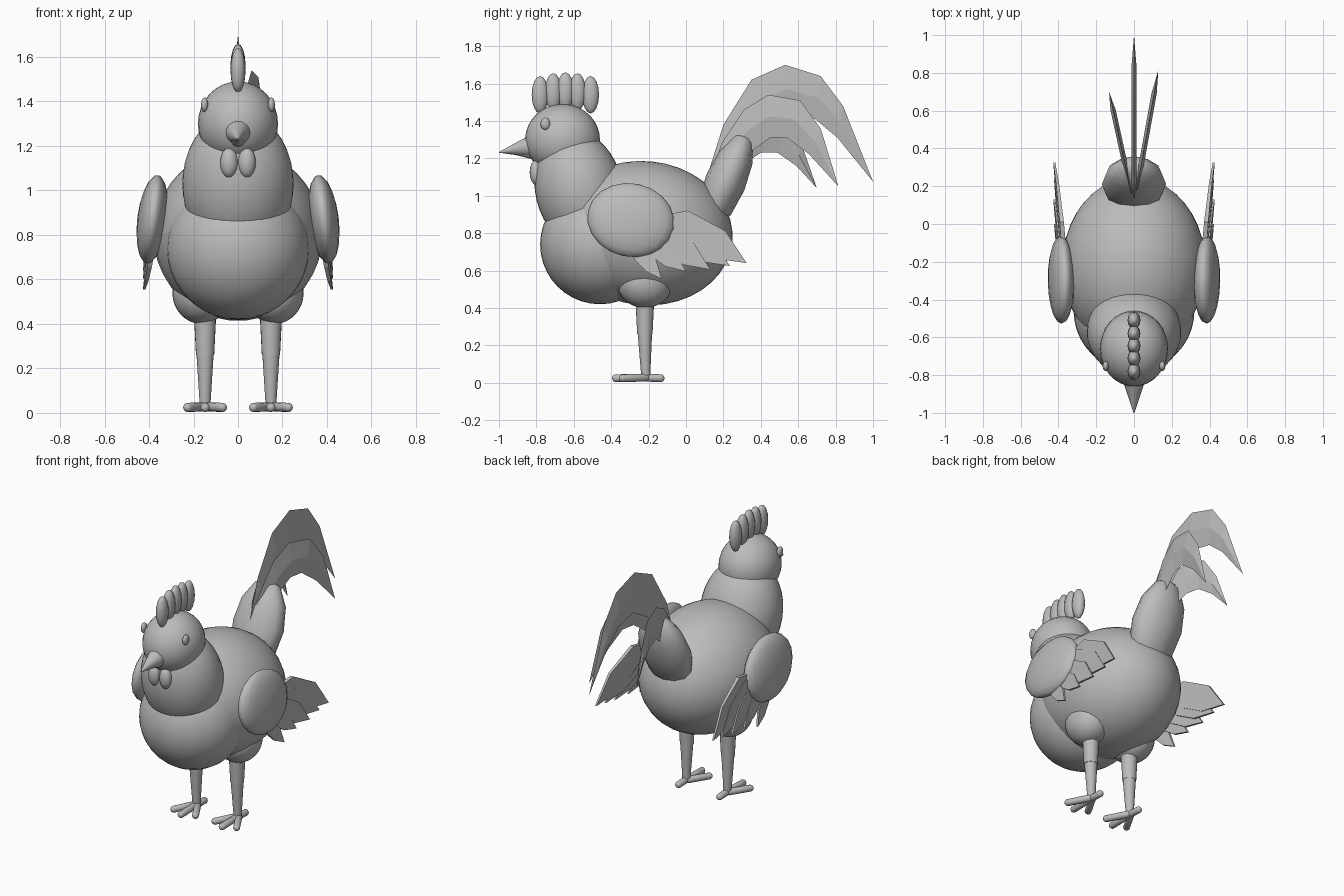
import bpy, bmesh, math
from mathutils import Vector, Matrix

if "Cube" in bpy.data.objects:
    bpy.data.objects.remove(bpy.data.objects["Cube"], do_unlink=True)

GREY = (0.5, 0.5, 0.5, 1)
mat = bpy.data.materials.new("plain grey")
mat.use_nodes = True
mat.diffuse_color = GREY
mat.node_tree.nodes["Principled BSDF"].inputs["Base Color"].default_value = GREY


def finish(name, bm, smooth=True):
    bmesh.ops.recalc_face_normals(bm, faces=bm.faces[:])
    mesh = bpy.data.meshes.new(name)
    bm.to_mesh(mesh)
    bm.free()
    mesh.materials.append(mat)
    for p in mesh.polygons:
        p.use_smooth = smooth
    obj = bpy.data.objects.new(name, mesh)
    bpy.context.collection.objects.link(obj)
    return obj


def ellipsoid(name, centre, radii, pitch=0, roll=0, seg=32):
    bm = bmesh.new()
    bmesh.ops.create_uvsphere(bm, u_segments=seg, v_segments=seg // 2, radius=1)
    turn = Matrix.Rotation(math.radians(roll), 4, 'Y') @ Matrix.Rotation(math.radians(pitch), 4, 'X')
    bm.transform(Matrix.Translation(centre) @ turn @ Matrix.Diagonal((*radii, 1)))
    return finish(name, bm)


def aim(a, b):
    a, b = Vector(a), Vector(b)
    turn = (b - a).to_track_quat('Z', 'Y').to_matrix().to_4x4()
    return Matrix.Translation((a + b) / 2) @ turn, (b - a).length


def cone(name, a, b, r1, r2, seg=20):
    place, length = aim(a, b)
    bm = bmesh.new()
    bmesh.ops.create_cone(bm, cap_ends=True, segments=seg, radius1=r1, radius2=r2, depth=length)
    bm.transform(place)
    obj = finish(name, bm)
    for p in obj.data.polygons:
        p.use_smooth = len(p.vertices) <= 4
    return obj


def capsule(name, a, b, r):
    place, length = aim(a, b)
    bm = bmesh.new()
    bmesh.ops.create_uvsphere(bm, u_segments=12, v_segments=9, radius=r)
    for v in bm.verts:
        v.co.z += math.copysign(length / 2 - r, v.co.z)
    bm.transform(place)
    return finish(name, bm)


def tail_feather(name, upper, lower, root, tip, spread):
    """Curved blade with a thin diamond section, fanned sideways from its root."""
    bm = bmesh.new()

    def vert(y, z, dx=0):
        return bm.verts.new((spread * (y - root[0]) + dx, y, z))
    rings = []
    for (uy, uz), (ly, lz) in zip(upper, lower):
        my, mz = (uy + ly) / 2, (uz + lz) / 2
        rings.append([vert(uy, uz), vert(my, mz, 0.014), vert(ly, lz), vert(my, mz, -0.014)])
    start, end = vert(*root), vert(*tip)
    for i in range(4):
        j = (i + 1) % 4
        bm.faces.new((start, rings[0][i], rings[0][j]))
        bm.faces.new((end, rings[-1][j], rings[-1][i]))
        for a, b in zip(rings, rings[1:]):
            bm.faces.new((a[i], b[i], b[j], a[j]))
    return finish(name, bm, False)


def wing_feather(name, side, root, tip, x_root, x_tip):
    """Flat kite-shaped plate running from root to tip in the wing plane."""
    root, tip = Vector(root), Vector(tip)
    along = tip - root
    normal = Vector((-along.y, along.x))
    outline = [(0, -0.05), (0, 0.08), (0.15, 0.2), (0.62, 0.2), (1, 0), (0.65, -0.13), (0.3, -0.13)]
    bm = bmesh.new()
    layers = []
    for dx in (-0.011, 0.011):
        layer = []
        for t, w in outline:
            p = root + along * t + normal * w
            thick = dx * (1.1 - 0.6 * t)
            layer.append(bm.verts.new((side * (x_root + (x_tip - x_root) * t + thick), p.x, p.y)))
        bm.faces.new(layer)
        layers.append(layer)
    n = len(outline)
    for i in range(n):
        j = (i + 1) % n
        bm.faces.new((layers[0][i], layers[0][j], layers[1][j], layers[1][i]))
    return finish(name, bm, False)


# Body masses
ellipsoid("body", (0, -0.22, 0.80), (0.38, 0.47, 0.385), pitch=-6, seg=40)
ellipsoid("chest", (0, -0.46, 0.74), (0.32, 0.32, 0.32), seg=40)
ellipsoid("neck", (0, -0.57, 1.03), (0.25, 0.235, 0.33), pitch=14, seg=40)
ellipsoid("head", (0, -0.66, 1.30), (0.18, 0.2, 0.19))
ellipsoid("tail_base", (0, 0.21, 1.07), (0.17, 0.11, 0.29), pitch=-23, seg=12)

# Comb, beak and face
for i, (y, z) in enumerate([(-0.78, 1.54), (-0.71, 1.555), (-0.645, 1.56), (-0.58, 1.555), (-0.51, 1.54)]):
    ellipsoid(f"comb_{i + 1}", (0, y, z), (0.034, 0.045, 0.1), seg=16)
cone("upper_beak", (0, -0.82, 1.265), (0, -1.0, 1.232), 0.062, 0.002)
cone("lower_beak", (0, -0.80, 1.235), (0, -0.95, 1.23), 0.045, 0.003)

# Tail feathers
tail_feather("middle_tail_feather",
             [(0.2, 1.38), (0.35, 1.62), (0.53, 1.70), (0.72, 1.64), (0.84, 1.48)],
             [(0.26, 1.22), (0.40, 1.36), (0.54, 1.44), (0.69, 1.41), (0.81, 1.31)],
             (0.08, 1.0), (1.0, 1.075), 0)
tail_feather("left_tail_feather",
             [(0.19, 1.28), (0.31, 1.46), (0.44, 1.54), (0.61, 1.51), (0.72, 1.36)],
             [(0.24, 1.12), (0.35, 1.24), (0.45, 1.31), (0.54, 1.31), (0.66, 1.22)],
             (0.1, 1.0), (0.815, 1.05), 0.18)
tail_feather("right_tail_feather",
             [(0.17, 1.24), (0.28, 1.38), (0.40, 1.44), (0.53, 1.41), (0.62, 1.27)],
             [(0.22, 1.07), (0.31, 1.17), (0.40, 1.23), (0.49, 1.23), (0.59, 1.16)],
             (0.1, 1.0), (0.70, 1.04), -0.22)

# Paired parts
feather_tips = [(0.325, 0.64), (0.235, 0.625), (0.13, 0.605), (0.0, 0.595), (-0.13, 0.555)]
for side, tag in ((1, "left"), (-1, "right")):
    ellipsoid(f"{tag}_eye", (side * 0.15, -0.752, 1.385), (0.016, 0.026, 0.033), seg=16)
    ellipsoid(f"{tag}_wattle", (side * 0.04, -0.80, 1.125), (0.04, 0.036, 0.068), seg=16)
    ellipsoid(f"{tag}_wing", (side * 0.385, -0.295, 0.87), (0.068, 0.235, 0.198),
              pitch=-12, roll=-side * 7, seg=20)
    for i, tip in enumerate(feather_tips):
        t = i / 4
        wing_feather(f"{tag}_wing_feather_{i + 1}", side, (-0.1 - 0.2 * t, 0.87 - 0.14 * t), tip,
                     0.375 + 0.012 * t, 0.422 - 0.004 * (i % 2))
    ellipsoid(f"{tag}_thigh", (side * 0.165, -0.22, 0.54), (0.13, 0.15, 0.14))
    x = side * 0.148
    cone(f"{tag}_upper_leg", (x, -0.22, 0.46), (x, -0.22, 0.26), 0.051, 0.041)
    cone(f"{tag}_lower_leg", (x, -0.22, 0.27), (x, -0.215, 0.02), 0.039, 0.023)
    for toe, (dx, y) in {"middle": (0, -0.395), "inner": (-0.088, -0.355),
                         "outer": (0.088, -0.355), "back": (0, -0.115)}.items():
        capsule(f"{tag}_{toe}_toe", (x, -0.2 if y < -0.2 else -0.24, 0.028), (x + side * dx, y, 0.024), 0.021)
